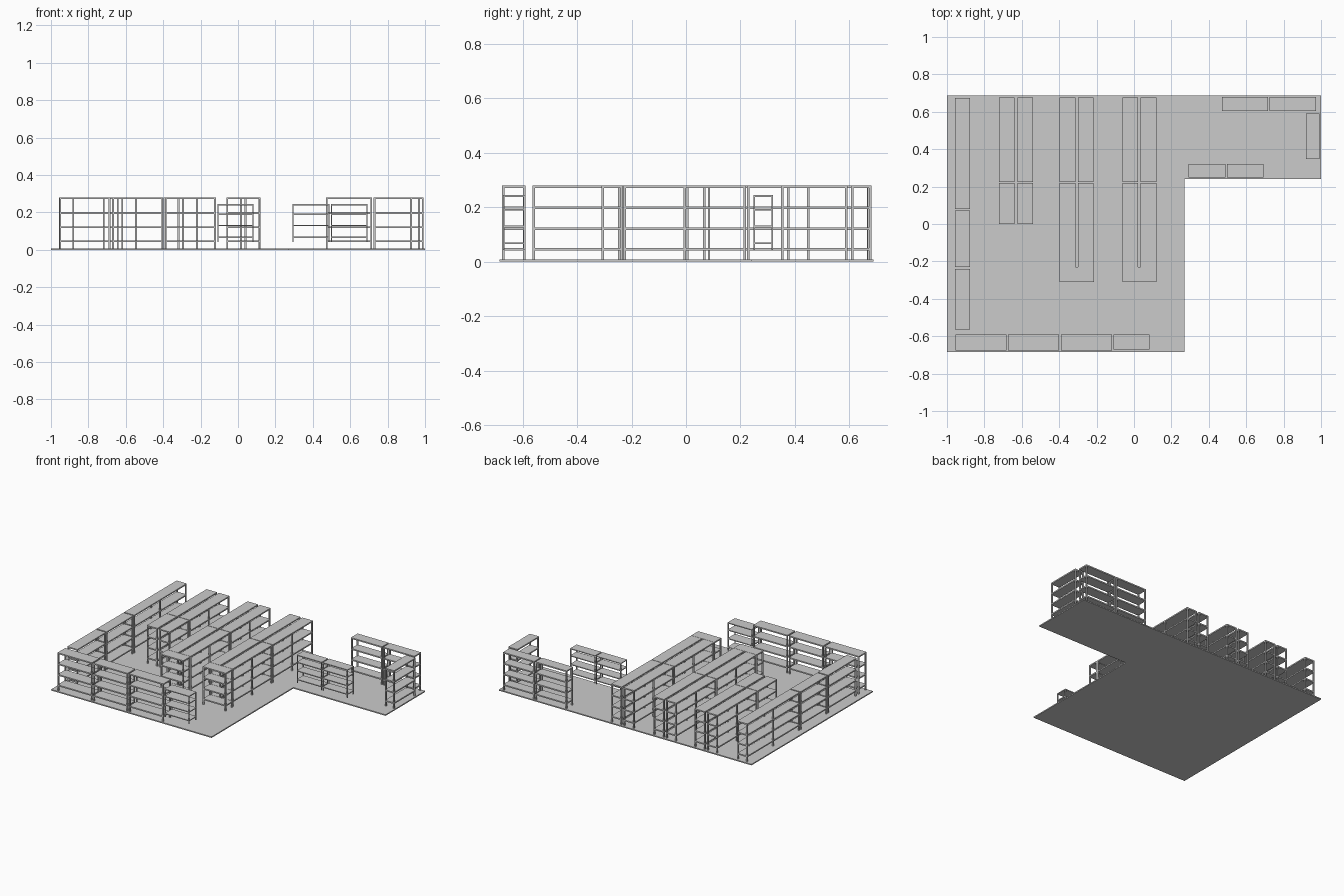
import bpy, bmesh
from mathutils import Matrix, Vector

if "Cube" in bpy.data.objects:
    bpy.data.objects.remove(bpy.data.objects["Cube"])


def box(bm, x0, x1, y0, y1, z0, z1):
    m = Matrix.Translation(Vector((x0 + x1, y0 + y1, z0 + z1)) / 2)
    m = m @ Matrix.Diagonal((x1 - x0, y1 - y0, z1 - z0, 1))
    bmesh.ops.create_cube(bm, size=1, matrix=m)


def finish(bm, name):
    mesh = bpy.data.meshes.new(name)
    bm.to_mesh(mesh)
    bm.free()
    obj = bpy.data.objects.new(name, mesh)
    bpy.context.collection.objects.link(obj)
    return obj


TALL = dict(levels=(0.045, 0.12, 0.197, 0.275), thick=0.009, foot=0.008, post=0.009)
LOW = dict(levels=(0.067, 0.129, 0.19, 0.241), thick=0.006, foot=0.043, post=0.006)


def rack(name, x0, x1, y0, y1, style=TALL, cuts=()):
    """Shelves on corner posts; cuts are extra post positions along y."""
    bm = bmesh.new()
    t, p = style["thick"] / 2, style["post"]
    for z in style["levels"]:
        box(bm, x0, x1, y0, y1, z - t, z + t)
    top = style["levels"][-1]
    for y in (y0, *[c - p / 2 for c in cuts], y1 - p):
        for x in (x0, x1 - p):
            box(bm, x, x + p, y, y + p, style["foot"], top)
    return finish(bm, name)


# L-shaped floor slab
bm = bmesh.new()
outline = [(-1, -0.685), (0.27, -0.685), (0.27, 0.24), (1, 0.24), (1, 0.688), (-1, 0.688)]
face = bm.faces.new([bm.verts.new((x, y, 0)) for x, y in outline])
ext = bmesh.ops.extrude_face_region(bm, geom=[face])
bmesh.ops.translate(bm, vec=(0, 0, 0.008),
                    verts=[v for v in ext["geom"] if isinstance(v, bmesh.types.BMVert)])
bmesh.ops.recalc_face_normals(bm, faces=bm.faces)
finish(bm, "floor")

# Left wall racks
for i, (y0, y1, cuts) in enumerate([(0.08, 0.673, (0.375,)), (-0.231, 0.071, ()), (-0.563, -0.24, ())]):
    rack(f"left_wall_rack_{i}", -0.957, -0.877, y0, y1, cuts=cuts)

# Front racks, the last one lower
for i in range(3):
    x0 = -0.955 + 0.2825 * i
    rack(f"front_rack_{i}", x0, x0 + 0.272, -0.676, -0.59)
rack("front_low_rack", -0.11, 0.084, -0.672, -0.59, LOW)

# Double aisle racks: x of left edge, near end
for a, (x, near) in enumerate([(-0.722, 0.0), (-0.397, -0.229), (-0.062, -0.229)]):
    for s, dx in enumerate((0, 0.098)):
        rack(f"aisle_{a}_back_rack_{s}", x + dx, x + dx + 0.083, 0.224, 0.676, cuts=(0.448,))
        rack(f"aisle_{a}_front_rack_{s}", x + dx, x + dx + 0.083, near, 0.22,
             cuts=(-0.005,) if near < 0 else ())
    if near < 0:
        rack(f"aisle_{a}_end_rack", x, x + 0.182, -0.31, -0.231)

# Racks in the right wing
for i in range(2):
    rack(f"back_rack_{i}", 0.47 + 0.255 * i, 0.717 + 0.255 * i, 0.605, 0.68)
    rack(f"wing_low_rack_{i}", 0.292 + 0.204 * i, 0.489 + 0.204 * i, 0.248, 0.32, LOW)
rack("right_wall_rack", 0.92, 0.992, 0.348, 0.592)
